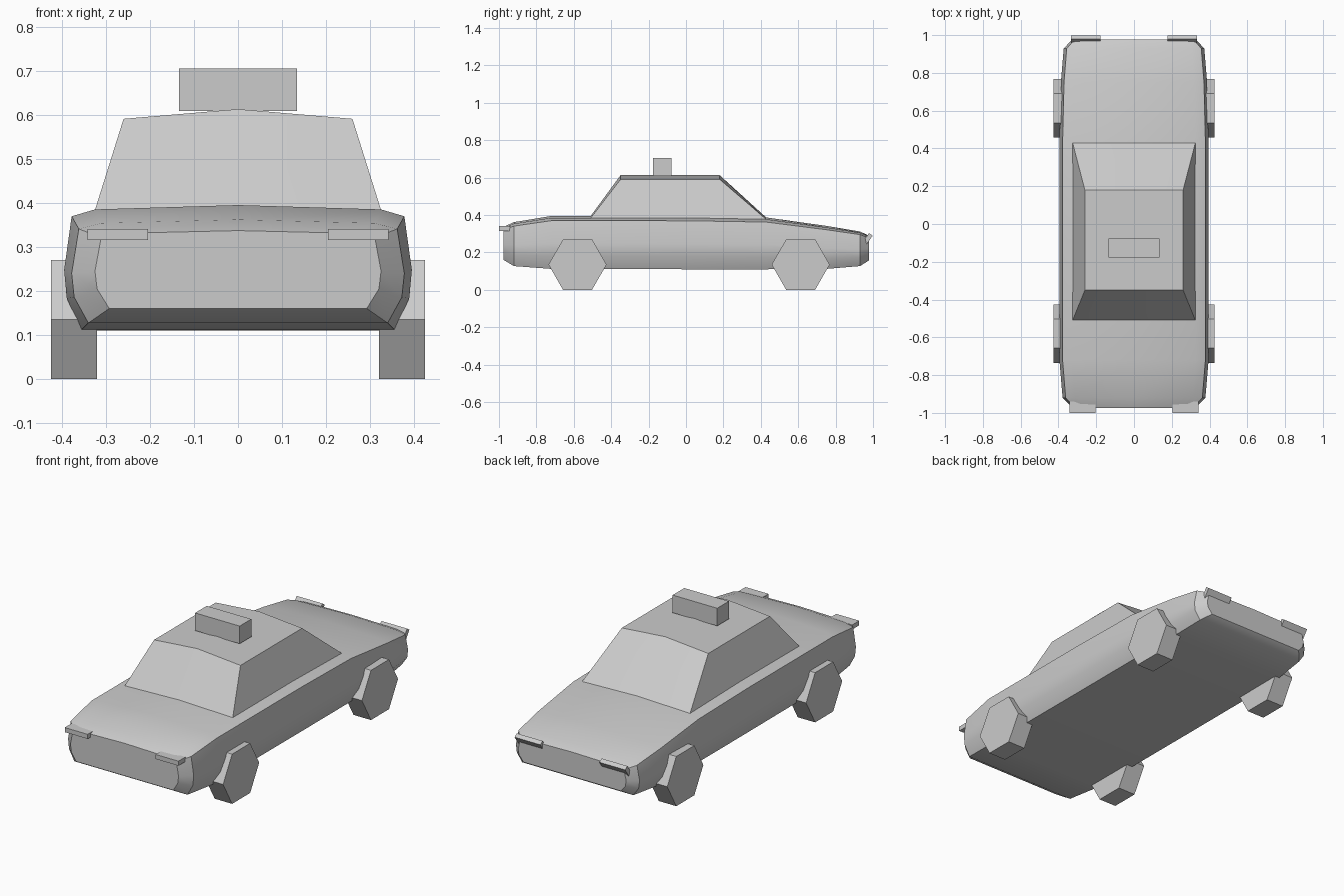
import bpy, math
from mathutils import Matrix, Vector

if "Cube" in bpy.data.objects:
    bpy.data.objects.remove(bpy.data.objects["Cube"])


def make_object(name, verts, faces, smooth=False):
    mesh = bpy.data.meshes.new(name)
    mesh.from_pydata(verts, [], faces)
    obj = bpy.data.objects.new(name, mesh)
    bpy.context.collection.objects.link(obj)
    if smooth:
        bpy.ops.object.select_all(action='DESELECT')
        obj.select_set(True)
        bpy.context.view_layer.objects.active = obj
        bpy.ops.object.shade_smooth_by_angle(angle=math.radians(30))
    return obj


def loft(name, rings, smooth=False):
    """Skin equal-length closed rings and cap both ends."""
    n = len(rings[0])
    verts = [v for ring in rings for v in ring]
    faces = [(r * n + i, r * n + (i + 1) % n, (r + 1) * n + (i + 1) % n, (r + 1) * n + i)
             for r in range(len(rings) - 1) for i in range(n)]
    faces.append(tuple(reversed(range(n))))
    faces.append(tuple(range(len(verts) - n, len(verts))))
    return make_object(name, verts, faces, smooth)


def box(name, center, size, tilt=0.0):
    rot = Matrix.Rotation(tilt, 3, 'X')
    corners = [(-1, -1), (1, -1), (1, 1), (-1, 1)]
    rings = [[Vector(center) + rot @ Vector((sx * size[0] / 2, sy * size[1] / 2, sz * size[2] / 2))
              for sx, sy in corners] for sz in (-1, 1)]
    return loft(name, rings)


# Body: one half-section (width fraction, height fraction) scaled along the length
section = [(0.9, 0), (0.985, 0.25), (1, 0.48), (0.957, 0.91), (0.823, 0.965)]
stations = [  # y, half width, bottom z, top z
    (-0.975, 0.325, 0.16, 0.337), (-0.92, 0.378, 0.127, 0.362),
    (-0.72, 0.395, 0.112, 0.395), (0.0, 0.395, 0.11, 0.395),
    (0.43, 0.395, 0.11, 0.387), (0.75, 0.387, 0.112, 0.342),
    (0.93, 0.372, 0.127, 0.312), (0.978, 0.325, 0.157, 0.29)]
rings = []
for y, w, zb, zt in stations:
    half = [(w * a, y, zb + (zt - zb) * b) for a, b in section]
    rings.append([*reversed(half), *[(-x, yy, z) for x, yy, z in half], (0, y, zt)])
loft("car_body", rings, True)

# Cabin with slightly crowned roof
def cabin_ring(w, y0, y1, z_side0, z_mid0, z_side1, z_mid1):
    return [(-w, y0, z_side0), (0, y0, z_mid0), (w, y0, z_side0),
            (w, y1, z_side1), (0, y1, z_mid1), (-w, y1, z_side1)]

loft("cabin", [cabin_ring(0.325, -0.51, 0.43, 0.384, 0.394, 0.376, 0.386),
               cabin_ring(0.26, -0.35, 0.18, 0.591, 0.613, 0.591, 0.613)], True)

# Roof sign
box("roof_sign", (0, -0.127, 0.657), (0.268, 0.1, 0.096))

# Six-sided wheels and end lamps on both sides
for side, label in ((-1, "left"), (1, "right")):
    for y, end in ((-0.58, "front"), (0.613, "rear")):
        hexes = [[(x, y + 0.155 * math.cos(k * math.pi / 3), 0.135 + 0.156 * math.sin(k * math.pi / 3))
                  for k in range(6)]
                 for x in sorted((side * 0.32, side * 0.425))]
        loft(f"{end}_wheel_{label}", hexes)
    box(f"front_lamp_{label}", (side * 0.273, -0.97, 0.328), (0.138, 0.06, 0.025))
    box(f"rear_lamp_{label}", (side * 0.255, 0.971, 0.272), (0.155, 0.06, 0.024), math.radians(55))
